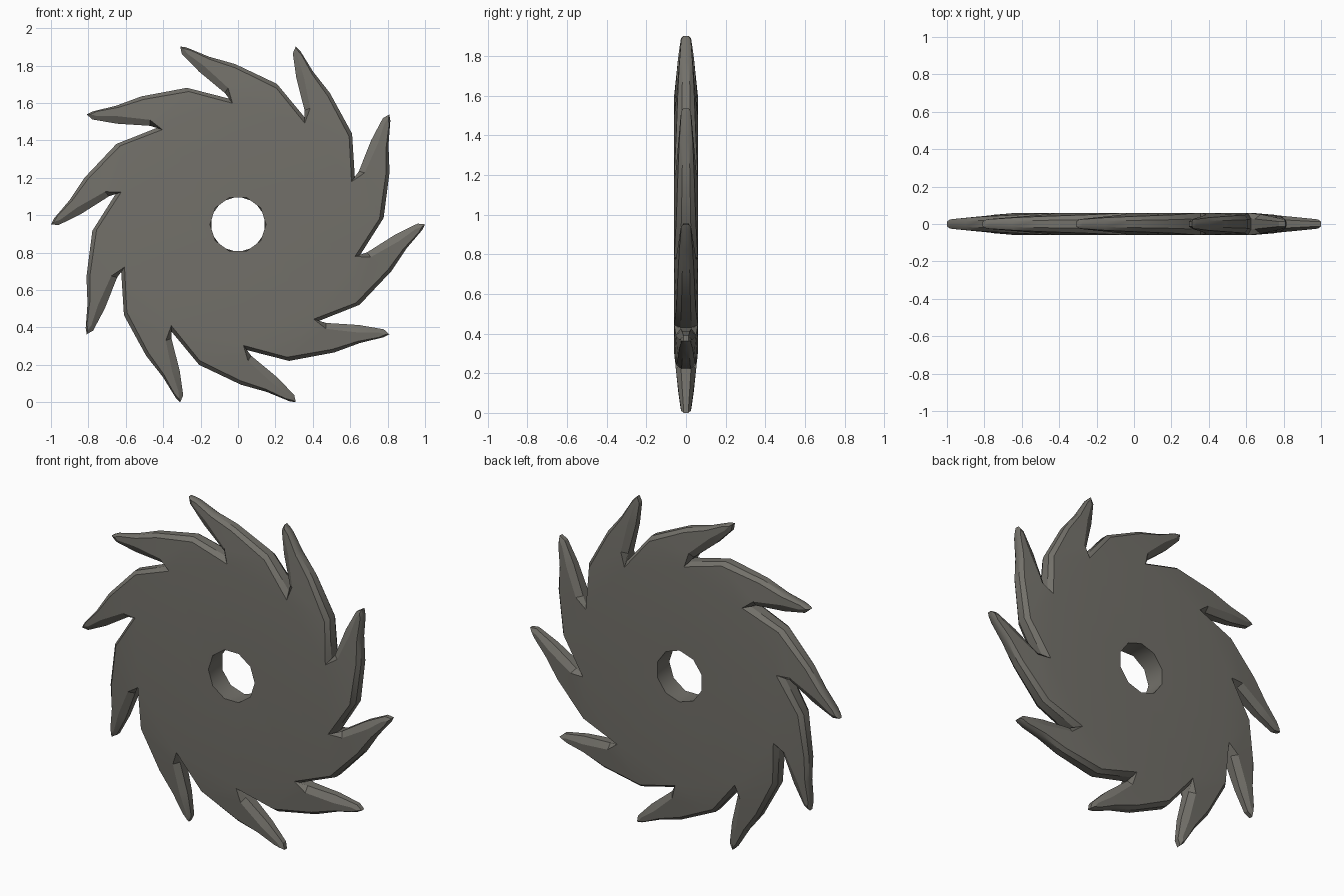
import bpy
import bmesh
from math import radians, hypot
from mathutils import Matrix

cube = bpy.data.objects.get("Cube")
if cube:
    bpy.data.objects.remove(cube)

TEETH = 10
STEP = radians(360 / TEETH)
HALF = 0.06          # half thickness of the flat disc
HOLE_RADIUS = 0.15

# One hooked tooth: valley, leading edge, tip, trailing edge (radial, tangential)
RIM = [(.648, -.172), (.69, -.15), (.84, -.055), (.96, .004), (1.0, 0),
       (.985, -.03), (.9, -.13), (.82, -.25), (.65, -.43)]
# The same outline inset, where the flat side meets the bevel
CAP = [(.625, -.172), (.71, -.175), (.86, -.09), (.95, -.025), (.985, -.012),
       (.965, -.045), (.885, -.13), (.80, -.245), (.63, -.42)]


def taper(r, near, far):
    """Half thickness, thinning from the disc towards the tips."""
    t = min(max((r - .65) / .34, 0), 1)
    return near + (far - near) * t


bm = bmesh.new()


def add_vert(x, z, y, turn):
    p = Matrix.Rotation(turn, 2) @ Matrix.Identity(2).row[0] * x
    q = Matrix.Rotation(turn, 2) @ Matrix.Identity(2).row[1] * z
    return bm.verts.new((p.x + q.x, y, p.y + q.y))


hole, cap, rim = {}, {}, {}
for side in (-1, 1):
    for k in range(TEETH):
        turn = -STEP * k
        # The back of the bore is turned by half a step
        bore_turn = turn - (STEP / 2 if side > 0 else 0)
        hole[side, k] = add_vert(HOLE_RADIUS, 0, side * HALF, bore_turn)
        cap[side, k] = [add_vert(x, z, side * taper(hypot(x, z), HALF, .024), turn)
                        for x, z in CAP]
        rim[side, k] = [add_vert(x, z, side * taper(hypot(x, z), .03, .012), turn)
                        for x, z in RIM]

for k in range(TEETH):
    n = (k + 1) % TEETH
    for side in (-1, 1):
        c, r = cap[side, k], rim[side, k]
        c_loop = c + [cap[side, n][0]]
        r_loop = r + [rim[side, n][0]]
        # Disc side
        bm.faces.new((hole[side, k], hole[side, n], c_loop[-1], c[0]))
        # Tooth sides
        for i in range(4):
            bm.faces.new((c_loop[i], c_loop[i + 1], c_loop[8 - i], c_loop[9 - i]))
        # Bevel
        for i in range(9):
            bm.faces.new((c_loop[i], c_loop[i + 1], r_loop[i + 1], r_loop[i]))
    # Outer edge band
    front = rim[-1, k] + [rim[-1, n][0]]
    back = rim[1, k] + [rim[1, n][0]]
    for i in range(9):
        bm.faces.new((front[i], front[i + 1], back[i + 1], back[i]))
    # Bore wall
    bm.faces.new((hole[-1, k], hole[-1, n], hole[1, k]))
    bm.faces.new((hole[-1, n], hole[1, n], hole[1, k]))

bmesh.ops.recalc_face_normals(bm, faces=bm.faces)

# Stand the blade on the ground
bottom = min(v.co.z for v in bm.verts)
bmesh.ops.translate(bm, verts=bm.verts, vec=(0, 0, -bottom))

mesh = bpy.data.meshes.new("saw_blade")
bm.to_mesh(mesh)
bm.free()
blade = bpy.data.objects.new("saw_blade", mesh)
bpy.context.collection.objects.link(blade)

# Dark warm steel
color = (.17, .163, .143, 1)
steel = bpy.data.materials.new("dark_steel")
steel.use_nodes = True
steel.diffuse_color = color
steel.node_tree.nodes["Principled BSDF"].inputs["Base Color"].default_value = color
mesh.materials.append(steel)

bpy.ops.object.select_all(action='DESELECT')
blade.select_set(True)
bpy.context.view_layer.objects.active = blade
bpy.ops.object.shade_smooth_by_angle(angle=radians(30))
